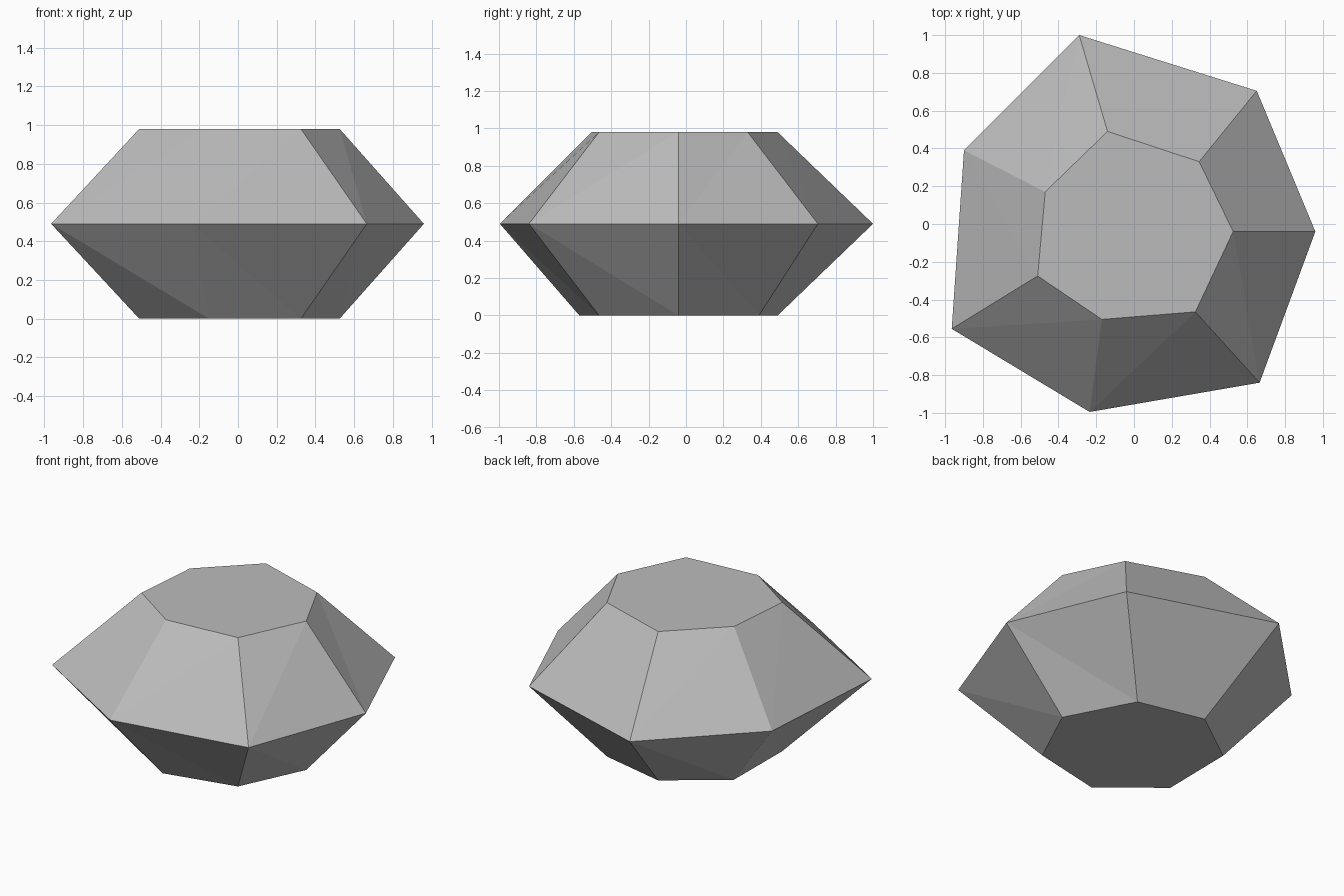
import bpy
import bmesh

# Remove the default cube only
default_cube = bpy.data.objects.get("Cube")
if default_cube:
    bpy.data.objects.remove(default_cube, do_unlink=True)

# Single stone colour
stone_grey = bpy.data.materials.new("stone_grey")
stone_grey.use_nodes = True
colour = (0.5, 0.5, 0.5, 1.0)
stone_grey.diffuse_color = colour
stone_grey.node_tree.nodes["Principled BSDF"].inputs["Base Color"].default_value = colour

# Irregular seven-sided outlines, listed clockwise from the back corner
girdle_outline = [(-.29, 1), (.65, .705), (.96, -.04), (.665, -.84),
                  (-.235, -.995), (-.965, -.555), (-.9, .39)]
crown_outline = [(-.14, .49), (.345, .33), (.525, -.04), (.325, -.465),
                 (-.17, -.505), (-.51, -.275), (-.47, .17)]
base_outline = [(-.14, .49), (.3, .39), (.525, -.04), (.325, -.465),
                (-.15, -.57), (-.51, -.27), (-.505, .225)]
HEIGHT = 0.98


def add_ring(bm, outline, z):
    """Place one outline as a ring of vertices."""
    return [bm.verts.new((x, y, z)) for x, y in outline]


def add_facets(bm, outer, inner):
    """Join two rings, splitting each facet along its diagonal."""
    count = len(outer)
    for i in range(count):
        j = (i + 1) % count
        bm.faces.new((outer[i], outer[j], inner[i]))
        bm.faces.new((outer[j], inner[j], inner[i]))


# Faceted rock: wide girdle tapering to a flat top and a flat base
bm = bmesh.new()
girdle = add_ring(bm, girdle_outline, HEIGHT / 2)
for outline, z in ((crown_outline, HEIGHT), (base_outline, 0)):
    cap = add_ring(bm, outline, z)
    add_facets(bm, girdle, cap)
    bm.faces.new(cap)
bmesh.ops.recalc_face_normals(bm, faces=bm.faces[:])

mesh = bpy.data.meshes.new("faceted_rock")
bm.to_mesh(mesh)
bm.free()
mesh.materials.append(stone_grey)
faceted_rock = bpy.data.objects.new("faceted_rock", mesh)
bpy.context.scene.collection.objects.link(faceted_rock)
